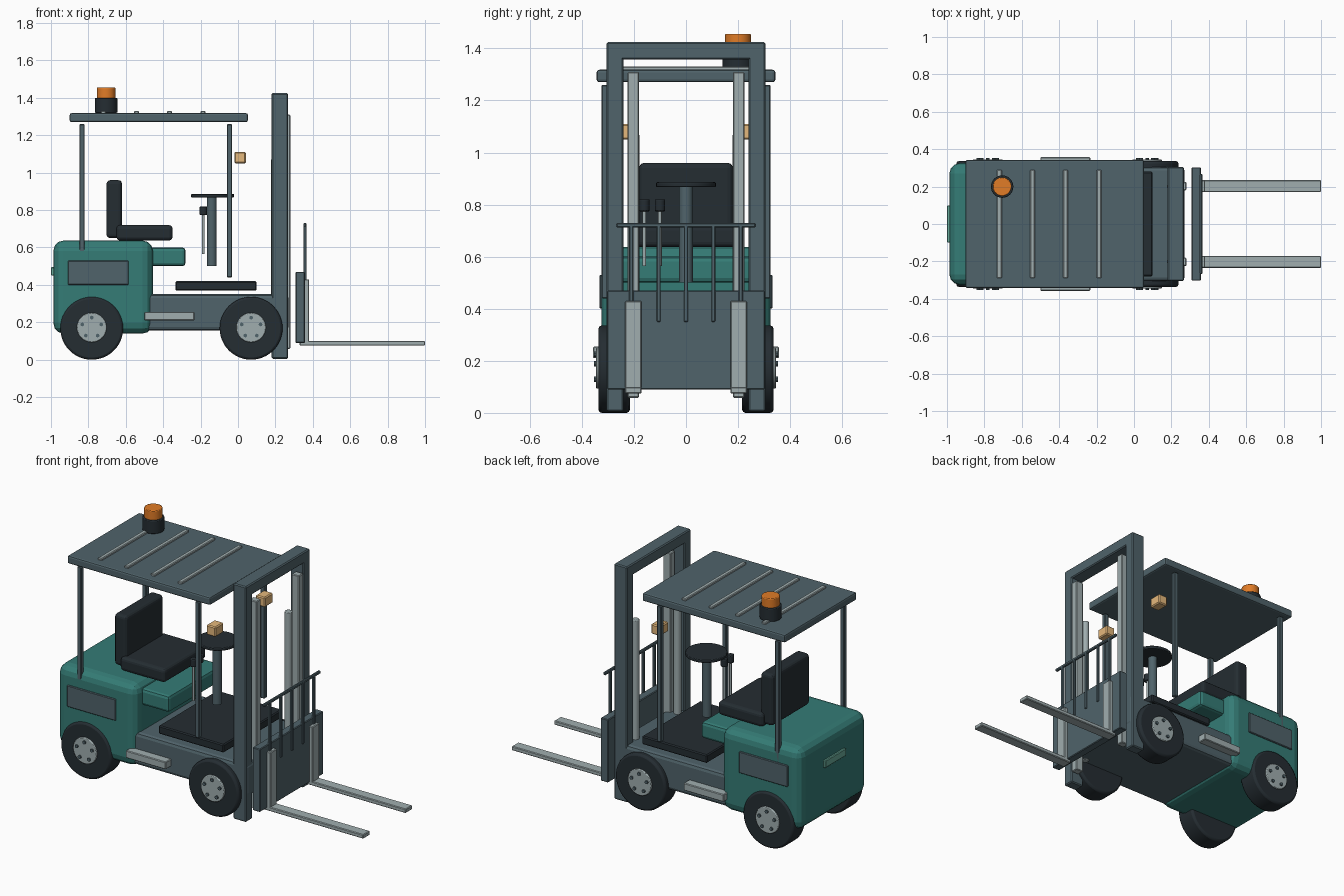
import bpy
from math import radians, pi, cos, sin

if "Cube" in bpy.data.objects:
    bpy.data.objects.remove(bpy.data.objects["Cube"])


def material(name, rgb):
    m = bpy.data.materials.new(name)
    m.diffuse_color = (*rgb, 1)
    m.use_nodes = True
    m.node_tree.nodes["Principled BSDF"].inputs["Base Color"].default_value = m.diffuse_color
    return m


TEAL = material("teal_paint", (0.035, 0.20, 0.18))
MINT = material("mint_trim", (0.14, 0.40, 0.32))
SLATE = material("slate_steel", (0.08, 0.125, 0.145))
DARK = material("dark_rubber", (0.018, 0.026, 0.032))
STEEL = material("light_steel", (0.35, 0.42, 0.43))
ORANGE = material("orange_lens", (0.75, 0.20, 0.02))
LAMP = material("lamp_lens", (0.78, 0.48, 0.20))


def finish(ob, name, mat, bevel, segments):
    ob.name = name
    ob.data.materials.append(mat)
    if bevel:
        b = ob.modifiers.new("bevel", "BEVEL")
        b.width = bevel
        b.segments = segments
        b.limit_method = "ANGLE"
    return ob


def box(name, x, y, z, mat, bevel=0.004, segments=1):
    """Box from (min, max) ranges on each axis."""
    bpy.ops.mesh.primitive_cube_add(size=1)
    ob = bpy.context.object
    for v in ob.data.vertices:
        for i, (lo, hi) in enumerate((x, y, z)):
            v.co[i] = lo if v.co[i] < 0 else hi
    return finish(ob, name, mat, bevel, segments)


def cyl(name, centre, radius, depth, mat, along_y=False, bevel=0.0, sides=32):
    bpy.ops.mesh.primitive_cylinder_add(vertices=sides, radius=radius, depth=depth,
                                        location=centre,
                                        rotation=(pi / 2 if along_y else 0, 0, 0))
    ob = finish(bpy.context.object, name, mat, bevel, 2)
    bpy.ops.object.shade_smooth_by_angle(angle=radians(35))
    return ob


def span(s, lo, hi):
    """y range on side s (+1 or -1)."""
    return tuple(sorted((s * lo, s * hi)))


# Body, chassis and floor
box("rear_body", (-0.987, -0.455), (-0.325, 0.325), (0.14, 0.637), TEAL, 0.055, 3)
box("seat_hood", (-0.48, -0.28), (-0.26, 0.26), (0.50, 0.60), TEAL, 0.018, 2)
box("rear_handle", (-1.0, -0.97), (-0.1, 0.1), (0.45, 0.495), MINT)
box("chassis", (-0.62, 0.27), (-0.305, 0.305), (0.155, 0.35), SLATE, 0.02, 2)
box("floor_plate", (-0.335, 0.10), (-0.28, 0.28), (0.37, 0.42), DARK, 0.006)

# Seat
box("seat_cushion", (-0.65, -0.35), (-0.2, 0.2), (0.637, 0.72), DARK, 0.02, 3)
box("seat_back", (-0.703, -0.62), (-0.18, 0.18), (0.65, 0.96), DARK, 0.02, 3)

# Steering wheel, column and control levers
cyl("steering_column", (-0.14, 0, 0.685), 0.026, 0.37, SLATE)
cyl("steering_wheel", (-0.136, 0, 0.877), 0.115, 0.018, DARK, bevel=0.004)
for y in (-0.16, -0.1):
    cyl("lever_stick", (-0.185, y, 0.675), 0.007, 0.22, STEEL, sides=12)
    cyl("lever_knob", (-0.185, y, 0.797), 0.02, 0.046, DARK, bevel=0.004, sides=20)

# Overhead guard with slats and beacon
box("roof", (-0.9, 0.053), (-0.343, 0.343), (1.27, 1.318), SLATE, 0.01, 2)
for x in (-0.72, -0.543, -0.366, -0.187):
    box("roof_slat", (x - 0.013, x + 0.013), (-0.29, 0.29), (1.31, 1.33), STEEL)
cyl("beacon_base", (-0.705, 0.2, 1.36), 0.06, 0.08, DARK, bevel=0.004)
cyl("beacon_lens", (-0.705, 0.2, 1.425), 0.05, 0.06, ORANGE, bevel=0.004)

# Parts repeated on both sides
for s in (-1, 1):
    box("rear_post", (-0.848, -0.82), span(s, 0.297, 0.325), (0.52, 1.26), SLATE)
    box("front_post", (-0.06, -0.032), span(s, 0.297, 0.325), (0.44, 1.26), SLATE)
    box("headlight", (-0.02, 0.042), span(s, 0.195, 0.275), (1.05, 1.11), LAMP, 0.006)
    box("side_panel", (-0.91, -0.585), span(s, 0.30, 0.333), (0.40, 0.53), SLATE)
    box("side_step", (-0.5, -0.233), span(s, 0.28, 0.357), (0.21, 0.255), STEEL)

    # Mast uprights, inner rails and lift cylinders
    box("mast_upright", (0.18, 0.267), span(s, 0.24, 0.305), (0.005, 1.425), SLATE, 0.006)
    box("inner_rail", (0.23, 0.28), span(s, 0.18, 0.224), (0.058, 1.31), STEEL)
    cyl("lift_cylinder", (0.197, s * 0.2, 0.61), 0.021, 0.92, STEEL, bevel=0.004, sides=20)

    # Forks
    box("fork_shank", (0.35, 0.38), span(s, 0.17, 0.234), (0.078, 0.43), STEEL)
    box("fork_blade", (0.33, 1.0), span(s, 0.17, 0.234), (0.075, 0.1), STEEL)

    # Wheels
    for x in (-0.782, 0.07):
        cyl("tyre", (x, s * 0.276, 0.168), 0.168, 0.12, DARK, True, 0.012, 48)
        cyl("hub", (x, s * 0.31, 0.172), 0.079, 0.07, STEEL, True, 0.004)
        for k in range(5):
            a = pi / 2 + k * 2 * pi / 5
            cyl("wheel_bolt", (x + 0.053 * cos(a), s * 0.347, 0.172 + 0.053 * sin(a)),
                0.01, 0.012, SLATE, True, sides=10)

# Mast top, carriage and load backrest
box("mast_crossbar", (0.18, 0.267), (-0.305, 0.305), (1.357, 1.425), SLATE, 0.006)
box("carriage_plate", (0.308, 0.358), (-0.303, 0.303), (0.09, 0.47), SLATE)
box("backrest_top_bar", (0.35, 0.366), (-0.268, 0.268), (0.712, 0.73), SLATE)
for i in range(-2, 3):
    y = i * 0.105
    box("backrest_bar", (0.35, 0.366), (y - 0.008, y + 0.008), (0.35, 0.72), SLATE, 0.003)
